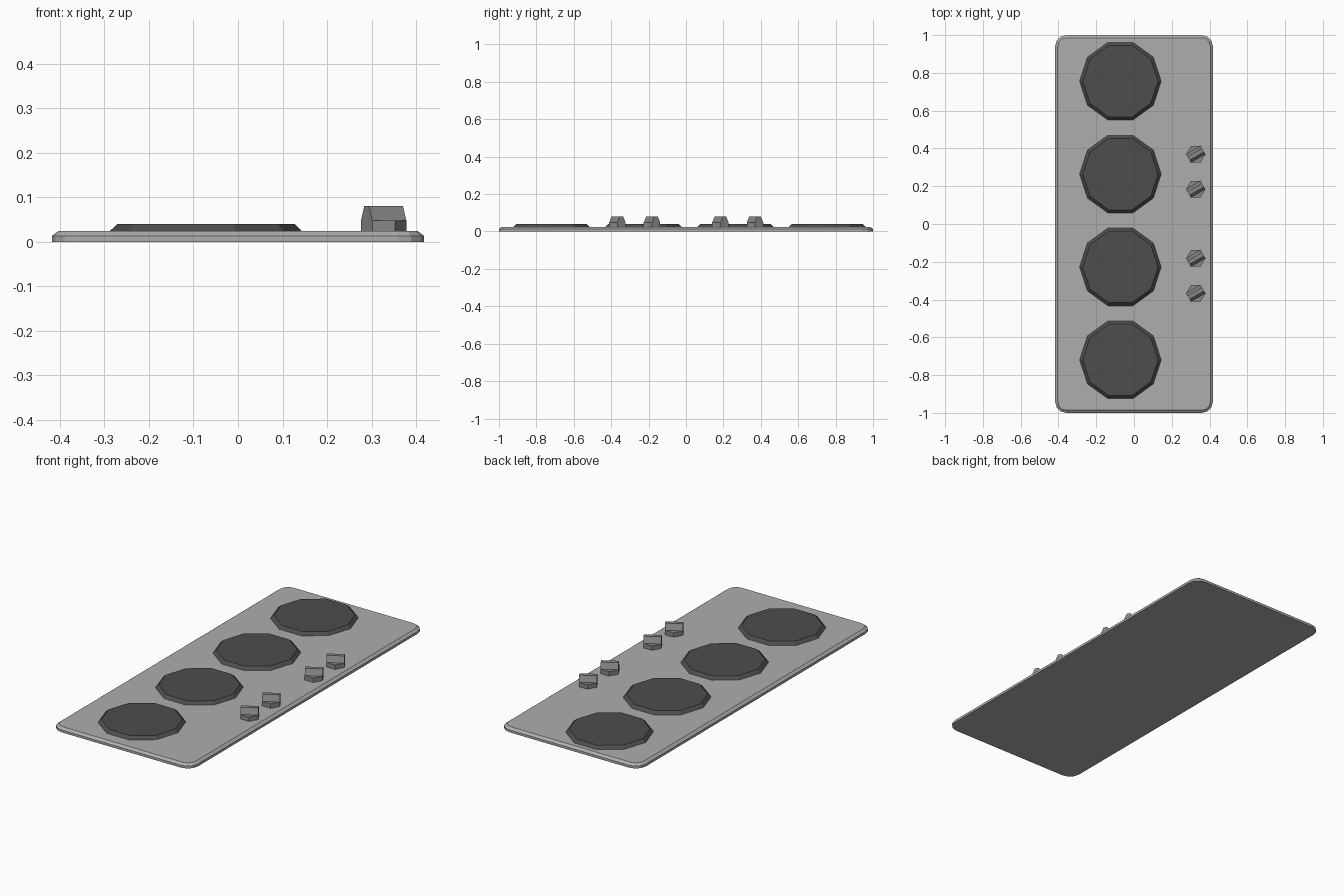
import bpy, bmesh
from math import cos, sin, pi, radians
from mathutils import Vector, Matrix

default = bpy.data.objects.get("Cube")
if default:
    bpy.data.objects.remove(default, do_unlink=True)


def material(name, grey):
    m = bpy.data.materials.new(name)
    m.use_nodes = True
    colour = (grey, grey, grey, 1)
    m.diffuse_color = colour
    m.node_tree.nodes["Principled BSDF"].inputs["Base Color"].default_value = colour
    return m


steel = material("brushed steel", 0.42)
iron = material("dark hotplate", 0.075)
knob_grey = material("knob grey", 0.25)


def loft(name, rings, mat, location=(0, 0, 0)):
    """Join equal-sized rings of points into a closed, flat-shaded solid."""
    bm = bmesh.new()
    loops = [[bm.verts.new(p) for p in ring] for ring in rings]
    n = len(loops[0])
    for low, high in zip(loops, loops[1:]):
        for i in range(n):
            j = (i + 1) % n
            bm.faces.new((low[i], low[j], high[j], high[i]))
    bm.faces.new(loops[0][::-1])
    bm.faces.new(loops[-1])
    mesh = bpy.data.meshes.new(name)
    bm.to_mesh(mesh)
    bm.free()
    mesh.materials.append(mat)
    obj = bpy.data.objects.new(name, mesh)
    obj.location = location
    bpy.context.collection.objects.link(obj)
    return obj


def polygon(radius, sides, z):
    return [(radius * cos(2 * pi * i / sides), radius * sin(2 * pi * i / sides), z)
            for i in range(sides)]


def rounded_rectangle(hx, hy, radius, z, steps=3):
    points = []
    for k, (sx, sy) in enumerate([(1, 1), (-1, 1), (-1, -1), (1, -1)]):
        for s in range(steps + 1):
            a = pi / 2 * (k + s / steps)
            points.append((sx * (hx - radius) + radius * cos(a),
                           sy * (hy - radius) + radius * sin(a), z))
    return points


# Base plate with rounded corners and a chamfered upper rim
PLATE_TOP = 0.024
loft("base_plate", [rounded_rectangle(0.418, 1, 0.06, 0),
                    rounded_rectangle(0.418, 1, 0.06, 0.013),
                    rounded_rectangle(0.404, 0.986, 0.046, PLATE_TOP)], steel)

# Four ten-sided hotplates with sloping edges
for i in range(4):
    loft(f"hotplate_{i + 1}", [polygon(0.216, 10, 0), polygon(0.199, 10, 0.016)],
         iron, (-0.072, 0.756 - 0.4917 * i, PLATE_TOP))

# Control knobs: hexagonal body with a tapered grip across two opposite sides
KNOB_R, GRIP_BASE = 0.051, 0.025
GRIP_LENGTH = KNOB_R * cos(pi / 6)


def grip_ring(half_width, z):
    turn = Matrix.Rotation(radians(30), 4, 'Z')
    return [turn @ Vector((sx * GRIP_LENGTH, sy * half_width, z))
            for sx, sy in [(1, 1), (-1, 1), (-1, -1), (1, -1)]]


for i, y in enumerate((0.369, 0.184, -0.182, -0.367)):
    place = (0.327, y, PLATE_TOP)
    loft(f"knob_body_{i + 1}", [polygon(KNOB_R, 6, 0), polygon(KNOB_R, 6, 0.024)],
         knob_grey, place)
    loft(f"knob_grip_{i + 1}", [grip_ring(GRIP_BASE, 0.024), grip_ring(0.0105, 0.056)],
         knob_grey, place)
